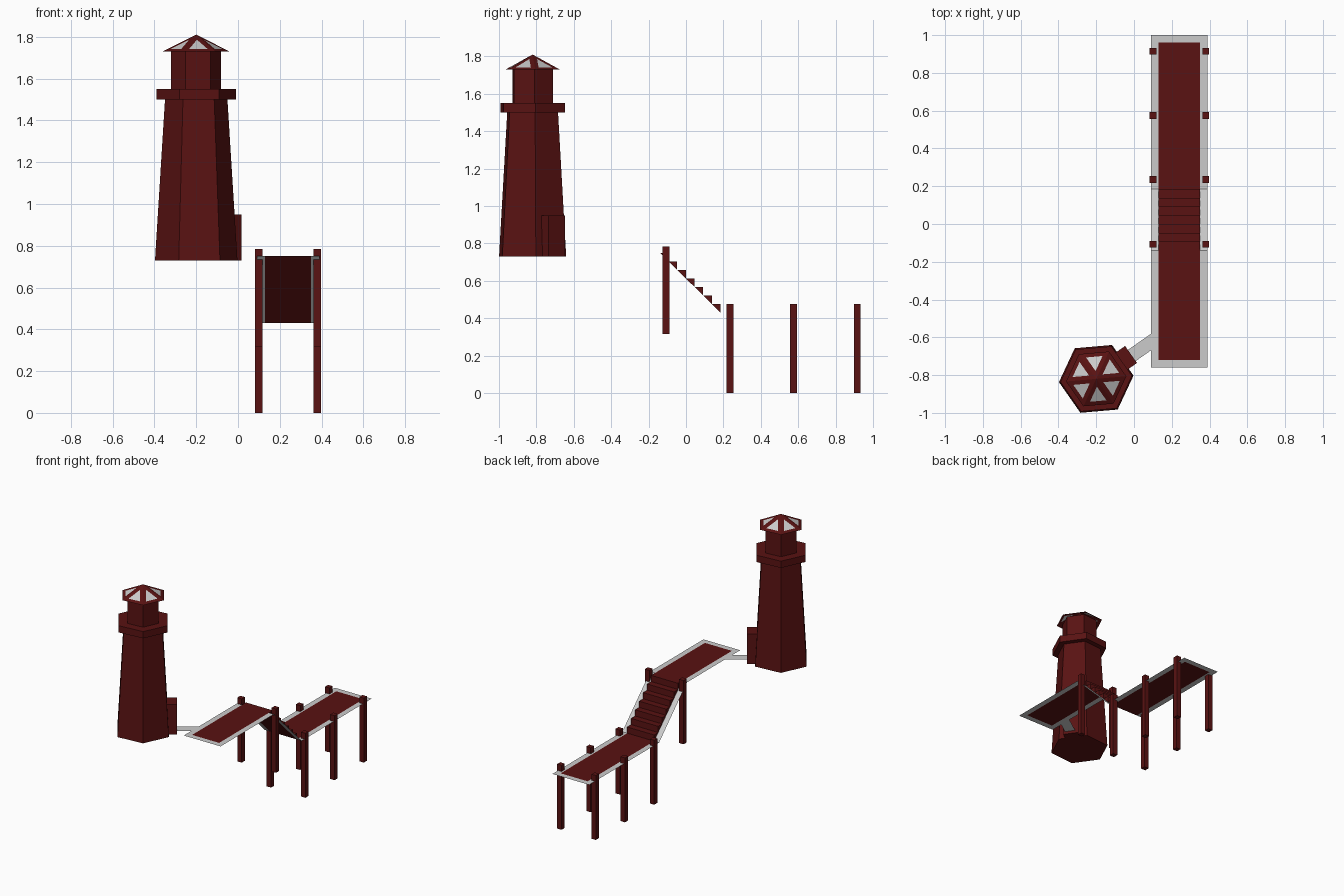
import bpy, bmesh, math
from mathutils import Vector, Matrix

if "Cube" in bpy.data.objects:
    bpy.data.objects.remove(bpy.data.objects["Cube"])

red = bpy.data.materials.new("dark_red")
red.diffuse_color = (0.1, 0.006, 0.006, 1)
red.use_nodes = True
red.node_tree.nodes["Principled BSDF"].inputs["Base Color"].default_value = red.diffuse_color
grey = bpy.data.materials.new("pane_grey")
grey.diffuse_color = (0.6, 0.6, 0.6, 1)
grey.use_nodes = True
grey.node_tree.nodes["Principled BSDF"].inputs["Base Color"].default_value = grey.diffuse_color


def add(name, verts, faces, mats=(red,), fix=True):
    me = bpy.data.meshes.new(name)
    me.from_pydata(verts, [], faces)
    for m in mats:
        me.materials.append(m)
    if fix:
        bm = bmesh.new()
        bm.from_mesh(me)
        bmesh.ops.recalc_face_normals(bm, faces=bm.faces)
        bm.to_mesh(me)
        bm.free()
    ob = bpy.data.objects.new(name, me)
    bpy.context.collection.objects.link(ob)
    return ob


def box(name, size, loc, angle=0):
    bm = bmesh.new()
    bmesh.ops.create_cube(bm, size=1)
    m = Matrix.Translation(loc) @ Matrix.Rotation(angle, 4, 'Z') @ Matrix.Diagonal((*size, 1))
    bm.transform(m)
    me = bpy.data.meshes.new(name)
    bm.to_mesh(me)
    bm.free()
    me.materials.append(red)
    bpy.context.collection.objects.link(bpy.data.objects.new(name, me))


CX, CY, TWIST = -0.2, -0.82, math.radians(5)


def ring(r, z):
    return [Vector((CX + r * math.cos(TWIST + k * math.pi / 3),
                    CY + r * math.sin(TWIST + k * math.pi / 3), z)) for k in range(6)]


def hex_prism(name, r0, z0, r1, z1):
    sides = [(k, (k + 1) % 6, (k + 1) % 6 + 6, k + 6) for k in range(6)]
    add(name, ring(r0, z0) + ring(r1, z1),
        sides + [tuple(range(5, -1, -1)), tuple(range(6, 12))])


# Tower, gallery and lantern room
hex_prism("tower", 0.198, 0.73, 0.15, 1.50)
hex_prism("gallery", 0.19, 1.50, 0.19, 1.55)
hex_prism("lantern_room", 0.12, 1.55, 0.12, 1.73)

# Roof: six red frames around grey triangular panes
rim, apex = ring(0.16, 1.73), Vector((CX, CY, 1.81))
verts, faces = [], []
for k in range(6):
    tri = [rim[k], rim[(k + 1) % 6], apex]
    mid = sum(tri, Vector()) / 3
    n = len(verts)
    verts += tri + [mid + (p - mid) * 0.55 for p in tri]
    faces += [(n + i, n + (i + 1) % 3, n + 3 + (i + 1) % 3, n + 3 + i) for i in range(3)]
    faces.append((n + 3, n + 4, n + 5))
roof = add("roof", verts, faces, (red, grey), fix=False)
for p in roof.data.polygons:
    p.material_index = int(len(p.vertices) == 3)

# Doorway and the path that leads to the upper deck
A = math.radians(35)
out, side = Vector((math.cos(A), math.sin(A), 0)), Vector((-math.sin(A), math.cos(A), 0))
base = Vector((CX, CY, 0))
box("doorway", (0.08, 0.11, 0.22), base + out * 0.185 + Vector((0, 0, 0.84)), A)
start = base + out * 0.2 - Vector((0, 0.008, -0.75))
path = []
for s in (-0.036, 0.036):
    p = start + side * s
    path += [p, p + out * ((0.09 - p.x) / out.x)]
add("path", path, [(0, 1, 3, 2)], (), fix=False)

# Decks: red planking with a flat grey U-shaped border
X0, X1, X2, X3 = 0.09, 0.13, 0.35, 0.39
YT, YB, ZT, ZB = -0.14, 0.185, 0.75, 0.43


def deck(name, y_open, y_in, y_end, z):
    outline = [(X0, y_open), (X0, y_end), (X3, y_end), (X3, y_open),
               (X2, y_open), (X2, y_in), (X1, y_in), (X1, y_open)]
    quads = [(0, 1, 6, 7), (1, 2, 5, 6), (2, 3, 4, 5)]
    planks = (4, 5, 6, 7)
    if y_end > y_open:
        quads = [q[::-1] for q in quads]
    else:
        planks = planks[::-1]
    pts = [(x, y, z) for x, y in outline]
    add(name + "_border", pts, quads, (), fix=False)
    add(name + "_planking", [pts[i] for i in planks], [(0, 1, 2, 3)], fix=False)


deck("upper_deck", YT, -0.72, -0.76, ZT)
deck("lower_deck", YB, 0.96, 1.0, ZB)

# Sloping stair borders
for name, a, b in (("left", X0, X1), ("right", X2, X3)):
    add("stair_border_" + name, [(a, YT, ZT), (b, YT, ZT), (b, YB, ZB), (a, YB, ZB)],
        [(0, 1, 2, 3)], (), fix=False)

# Stairs: wedge-shaped treads along the slope
N = 7
dy, dz = (YB - YT) / N, (ZT - ZB) / N
verts, faces = [], []
for k in range(N):
    y, z, n = YT + k * dy, ZT - k * dz, len(verts)
    for x in (X1, X2):
        verts += [(x, y, z), (x, y + dy, z), (x, y + dy, z - dz)]
    faces += [(n, n + 1, n + 2), (n + 3, n + 5, n + 4)]
    faces += [(n + i, n + 3 + i, n + 3 + (i + 1) % 3, n + (i + 1) % 3) for i in range(3)]
add("stairs", verts, faces)

# Posts
for sname, x in (("left", 0.10), ("right", 0.38)):
    for i, y in enumerate((0.235, 0.575, 0.915)):
        box(f"lower_post_{sname}_{i + 1}", (0.036, 0.036, 0.475), (x, y, 0.2375))
    box(f"upper_post_{sname}", (0.036, 0.036, 0.47), (x, -0.107, 0.55))
